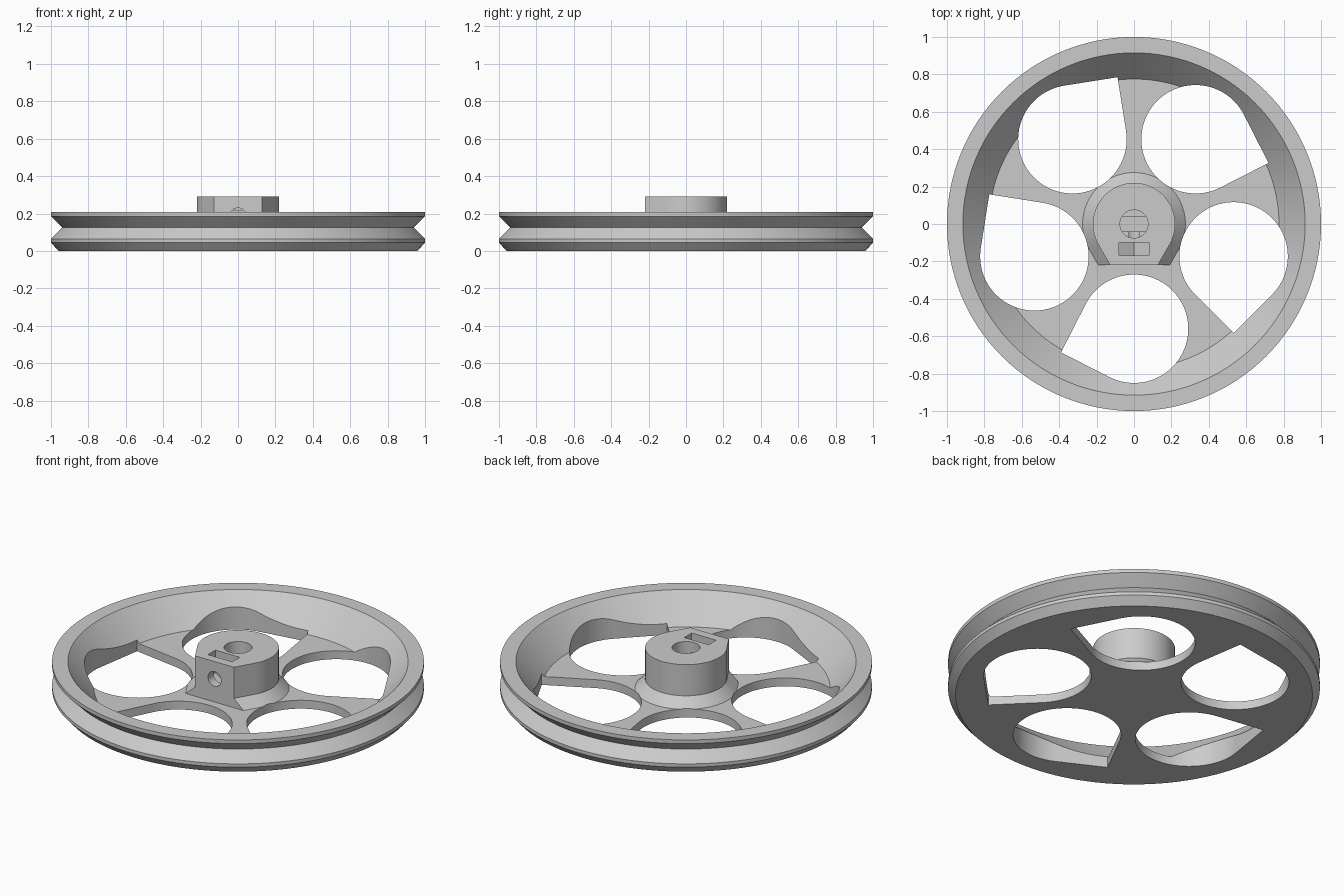
import bpy, bmesh
from math import sin, cos, radians, pi

cube = bpy.data.objects.get("Cube")
if cube:
    bpy.data.objects.remove(cube, do_unlink=True)

grey = bpy.data.materials.new("light_grey")
grey.use_nodes = True
grey.diffuse_color = (0.6, 0.6, 0.6, 1)
grey.node_tree.nodes["Principled BSDF"].inputs["Base Color"].default_value = (0.6, 0.6, 0.6, 1)


def loft(name, rings):
    """Closed solid through rings of equal point count, capped at both ends."""
    bm = bmesh.new()
    loops = [[bm.verts.new(p) for p in ring] for ring in rings]
    for low, high in zip(loops, loops[1:]):
        for i in range(len(low)):
            j = (i + 1) % len(low)
            bm.faces.new((low[i], low[j], high[j], high[i]))
    bm.faces.new(loops[0])
    bm.faces.new(loops[-1])
    bmesh.ops.recalc_face_normals(bm, faces=bm.faces)
    mesh = bpy.data.meshes.new(name)
    bm.to_mesh(mesh)
    bm.free()
    mesh.materials.append(grey)
    obj = bpy.data.objects.new(name, mesh)
    bpy.context.collection.objects.link(obj)
    return obj


def prism(name, outline, bottom, top):
    return loft(name, [[(x, y, z) for x, y in outline] for z in (bottom, top)])


def combine(target, tool, operation):
    """Apply a boolean and discard the tool."""
    mod = target.modifiers.new("boolean", "BOOLEAN")
    mod.operation = operation
    mod.solver = "EXACT"
    mod.object = tool
    graph = bpy.context.evaluated_depsgraph_get()
    target_mesh = bpy.data.meshes.new_from_object(target.evaluated_get(graph))
    target.modifiers.clear()
    target.data = target_mesh
    bpy.data.objects.remove(tool, do_unlink=True)


def circle(radius, count=48):
    return [(radius * cos(2 * pi * i / count), radius * sin(2 * pi * i / count))
            for i in range(count)]


FRONT = -0.22      # flat front of the hub
FLOOR = 0.05       # web thickness


def hub_outline(radius):
    """Round at the back, half a hexagon at the front."""
    arc = [(radius * cos(radians(a)), radius * sin(radians(a))) for a in range(-30, 211, 5)]
    x = (radius + FRONT / 2) / cos(radians(30))
    return arc + [(-x, FRONT), (x, FRONT)]


# Grooved rim, sloping inner wall and web
profile = [(0.96, 0), (1, 0.045), (1, 0.065), (0.94, 0.125),
           (1, 0.185), (1, 0.207), (0.915, 0.207), (0.775, FLOOR)]
wheel = loft("pulley_wheel", [[(x, y, z) for x, y in circle(r, 128)] for r, z in profile])

# Hub with flared foot
levels = [(0.275, 0.03), (0.275, FLOOR), (0.22, 0.105), (0.22, 0.29)]
hub = loft("hub", [[(x, y, z) for x, y in hub_outline(r)] for r, z in levels])
combine(wheel, hub, "UNION")

# Five teardrop windows: a circle drawn out to one square corner
R, OFFSET = 0.29, 0.56
for k in range(5):
    turn = radians(-90 + 72 * k)
    cx, cy = OFFSET * cos(turn), OFFSET * sin(turn)
    point = turn - radians(72)
    shape = [(cx + R * cos(point + radians(a)), cy + R * sin(point + radians(a)))
             for a in range(45, 316, 5)]
    tip = R * 2 ** 0.5
    shape.append((cx + tip * cos(point), cy + tip * sin(point)))
    combine(wheel, prism("window_cutter", shape, -0.1, 0.5), "DIFFERENCE")

# Shaft socket: round mouth above a two-flat seat
combine(wheel, prism("socket_cutter", circle(0.075), 0.22, 0.4), "DIFFERENCE")
seat = [(x, max(-0.04, min(0.04, y))) for x, y in circle(0.075) if abs(y) < 0.04]
edge = (0.075 ** 2 - 0.04 ** 2) ** 0.5
seat = [p for p in seat if p[0] > 0 and p[1] >= 0] + [(edge, 0.04), (-edge, 0.04)] \
    + [p for p in seat if p[0] < 0] + [(-edge, -0.04), (edge, -0.04)] \
    + [p for p in seat if p[0] > 0 and p[1] < 0]
combine(wheel, prism("seat_cutter", seat, 0.06, 0.25), "DIFFERENCE")

# Nut slot with a pointed bottom
slot = [(-0.08, 0.4), (-0.08, 0.155), (0, 0.11), (0.08, 0.155), (0.08, 0.4)]
combine(wheel, loft("slot_cutter", [[(x, y, z) for x, z in slot] for y in (-0.168, -0.098)]),
        "DIFFERENCE")

# Screw hole from the flat front into the socket
screw = [[(x, y, z + 0.187) for x, z in circle(0.043, 32)] for y in (-0.4, -0.02)]
combine(wheel, loft("screw_cutter", screw), "DIFFERENCE")

# Smooth round surfaces, crisp edges
bpy.ops.object.select_all(action="DESELECT")
wheel.select_set(True)
bpy.context.view_layer.objects.active = wheel
bpy.ops.object.shade_smooth_by_angle(angle=radians(25))
